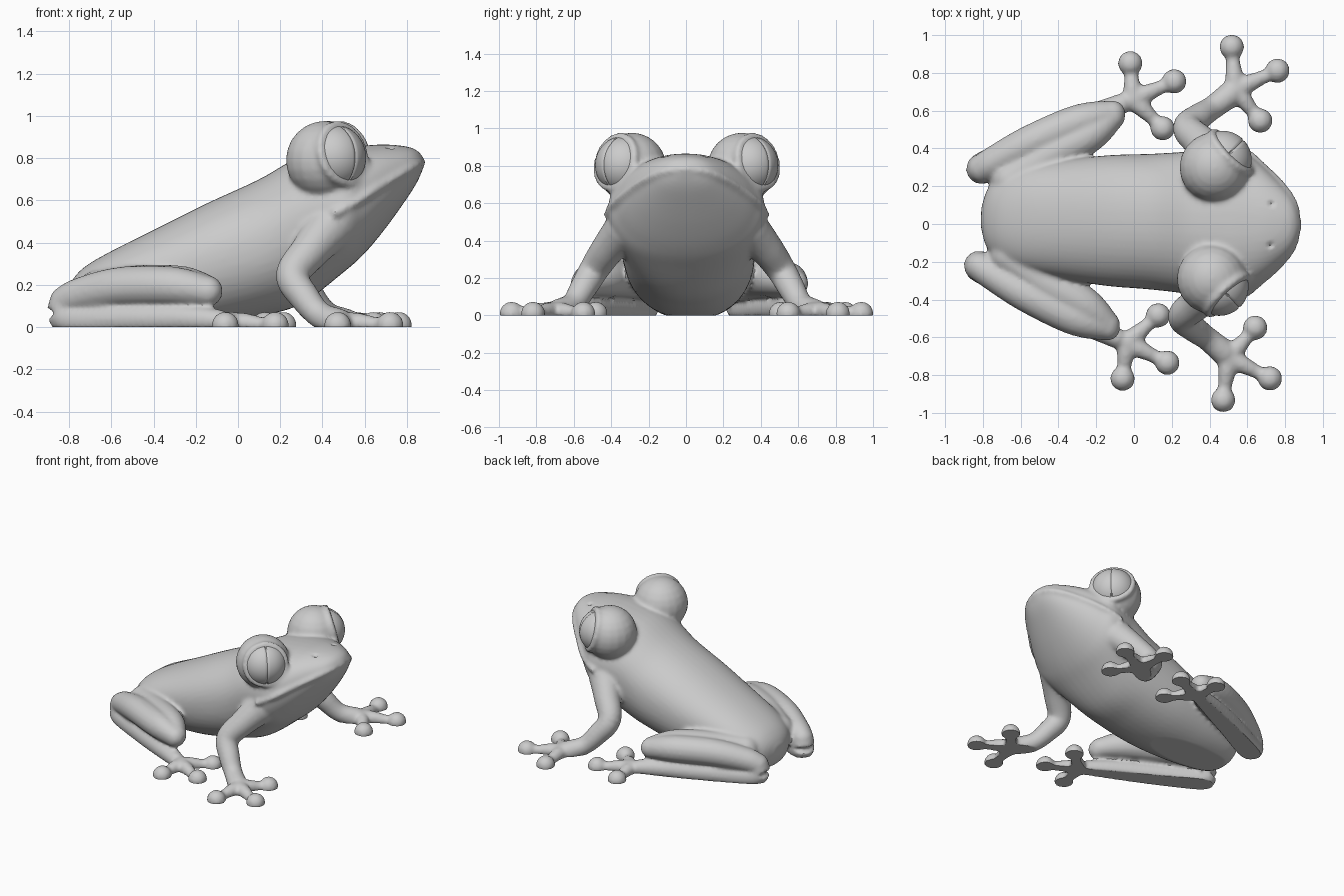
import bpy, bmesh, math
from mathutils import Vector, Matrix

cube = bpy.data.objects.get("Cube")
if cube:
    bpy.data.objects.remove(cube)

grey = bpy.data.materials.new("plain grey")
grey.use_nodes = True
grey.diffuse_color = (0.6, 0.6, 0.6, 1)
grey.node_tree.nodes["Principled BSDF"].inputs["Base Color"].default_value = (0.6, 0.6, 0.6, 1)

# The whole animal sits slightly turned about the vertical
POSE = Matrix.Translation((0, 0.015, 0)) @ Matrix.Rotation(math.radians(-1.4), 4, 'Z')


def spline(points, steps=6):
    """Smooth curve through tuples of any length."""
    out = []
    for i in range(len(points) - 1):
        a, b, c, d = (points[max(0, min(len(points) - 1, i + k))] for k in (-1, 0, 1, 2))
        for s in range(steps):
            t = s / steps
            out.append([0.5 * (2 * q + (r - p) * t + (2 * p - 5 * q + 4 * r - u) * t * t
                               + (3 * q - p - 3 * r + u) * t ** 3)
                        for p, q, r, u in zip(a, b, c, d)])
    return out + [list(points[-1])]


def loft(bm, rings):
    """Skin closed rings and cap both ends."""
    rings = [[bm.verts.new(p) for p in ring] for ring in rings]
    n = len(rings[0])
    for a, b in zip(rings, rings[1:]):
        for i in range(n):
            bm.faces.new((a[i], a[(i + 1) % n], b[(i + 1) % n], b[i]))
    bm.faces.new(rings[0][::-1])
    bm.faces.new(rings[-1])


def ball(bm, centre, radius):
    bmesh.ops.create_uvsphere(bm, u_segments=20, v_segments=12, radius=radius,
                              matrix=Matrix.Translation(centre))


def tube(bm, points, side):
    """Round limb through (x, y, z, radius) points with ball ends."""
    path = [(Vector((p[0], p[1] * side, p[2])), p[3]) for p in spline(points)]
    rings = []
    for i, (pos, r) in enumerate(path):
        along = path[min(i + 1, len(path) - 1)][0] - path[max(i - 1, 0)][0]
        turn = along.to_track_quat('Z', 'Y')
        rings.append([pos + turn @ Vector((r * math.cos(k * math.tau / 16),
                                           r * math.sin(k * math.tau / 16), 0))
                      for k in range(16)])
    loft(bm, rings)
    for pos, r in (path[0], path[-1]):
        ball(bm, pos, r)


def foot(bm, palm, tips, side):
    """Three toes with round pads spreading from the palm."""
    px, py = palm
    for tx, ty in tips:
        def on(t):
            return px + (tx - px) * t, py + (ty - py) * t
        tube(bm, [(*on(0), 0.015, 0.06), (*on(0.35), 0.02, 0.047),
                  (*on(0.7), 0.012, 0.037), (*on(1), 0.012, 0.04)], side)
        ball(bm, (tx, ty * side, 0.008), 0.066)


def finish(bm, name):
    mesh = bpy.data.meshes.new(name)
    bm.to_mesh(mesh)
    bm.free()
    mesh.materials.append(grey)
    obj = bpy.data.objects.new(name, mesh)
    bpy.context.collection.objects.link(obj)
    return obj


def smooth(obj):
    bpy.ops.object.select_all(action='DESELECT')
    obj.select_set(True)
    bpy.context.view_layer.objects.active = obj
    bpy.ops.object.shade_smooth_by_angle(angle=math.radians(40))


bm = bmesh.new()

# Torso and head: x, top, widest height, bottom, half width
stations = [(-0.81, 0.17, 0.13, 0.09, 0.05), (-0.78, 0.23, 0.14, 0.02, 0.15),
            (-0.72, 0.29, 0.16, -0.01, 0.22), (-0.6, 0.36, 0.2, -0.02, 0.27),
            (-0.4, 0.46, 0.24, -0.02, 0.31), (-0.15, 0.585, 0.3, 0, 0.345),
            (0.1, 0.70, 0.38, 0.05, 0.36), (0.3, 0.81, 0.5, 0.11, 0.38),
            (0.5, 0.85, 0.56, 0.26, 0.42), (0.6, 0.86, 0.61, 0.35, 0.37),
            (0.7, 0.865, 0.67, 0.47, 0.29), (0.8, 0.855, 0.73, 0.61, 0.19),
            (0.85, 0.835, 0.76, 0.69, 0.12), (0.88, 0.80, 0.78, 0.76, 0.03)]
rings = []
for x, top, mid, low, wide in spline(stations):
    ring = []
    for k in range(48):
        c, s = math.cos(k * math.tau / 48), math.sin(k * math.tau / 48)
        height = (top - mid) if s > 0 else (mid - low)
        ring.append((x, wide * math.copysign(abs(c) ** 0.92, c),
                     mid + height * math.copysign(abs(s) ** 0.92, s)))
    rings.append(ring)
loft(bm, rings)

# Brow bump and viewing direction of the left eye
BUMP = Vector((0.42, 0.295, 0.79))
LOOK = Vector((0.68, 0.68, 0.24)).normalized()
rim = []
for k in range(13):
    a = k * math.tau / 12
    p = BUMP + LOOK * 0.122 + LOOK.to_track_quat('Z', 'Y') @ Vector(
        (math.cos(a) * 0.142, math.sin(a) * 0.142, 0))
    rim.append((*p, 0.02))

for side in (1, -1):
    # Brow and eyelid rim
    ball(bm, (BUMP.x, BUMP.y * side, BUMP.z), 0.187)
    tube(bm, rim, side)
    # Upper lip
    tube(bm, [(0.47, 0.425, 0.54, 0.02), (0.58, 0.385, 0.60, 0.02), (0.7, 0.285, 0.68, 0.02),
              (0.8, 0.185, 0.74, 0.02), (0.85, 0.1, 0.77, 0.02), (0.868, 0, 0.782, 0.02)], side)
    # Front leg
    tube(bm, [(0.43, 0.33, 0.46, 0.115), (0.35, 0.42, 0.36, 0.092), (0.27, 0.5, 0.245, 0.08),
              (0.33, 0.56, 0.14, 0.072), (0.4, 0.61, 0.06, 0.064), (0.49, 0.68, 0.02, 0.07)], side)
    foot(bm, (0.52, 0.71), [(0.495, 0.935), (0.74, 0.815), (0.655, 0.548)], side)
    # Hind leg: thigh, shank and long ankle folded together
    tube(bm, [(-0.66, 0.2, 0.17, 0.1), (-0.45, 0.34, 0.195, 0.1),
              (-0.25, 0.45, 0.195, 0.095), (-0.13, 0.55, 0.175, 0.07)], side)
    tube(bm, [(-0.13, 0.565, 0.17, 0.072), (-0.3, 0.52, 0.195, 0.093), (-0.55, 0.405, 0.19, 0.095),
              (-0.74, 0.3, 0.15, 0.085), (-0.81, 0.26, 0.12, 0.077)], side)
    tube(bm, [(-0.81, 0.26, 0.12, 0.077), (-0.79, 0.27, 0.04, 0.085), (-0.5, 0.42, 0.04, 0.08),
              (-0.25, 0.54, 0.04, 0.07), (-0.08, 0.62, 0.03, 0.055)], side)
    foot(bm, (-0.02, 0.645), [(-0.04, 0.835), (0.195, 0.745), (0.14, 0.495)], side)

# Fuse the parts into one soft skin
bmesh.ops.recalc_face_normals(bm, faces=bm.faces)
draft = finish(bm, "draft")
remesh = draft.modifiers.new("fuse", 'REMESH')
remesh.mode = 'VOXEL'
remesh.voxel_size = 0.013
soften = draft.modifiers.new("soften", 'SMOOTH')
soften.factor = 0.5
soften.iterations = 6
fused = draft.evaluated_get(bpy.context.evaluated_depsgraph_get()).to_mesh()
bm = bmesh.new()
bm.from_mesh(fused)
bpy.data.objects.remove(draft)

for v in bm.verts:
    # Nostril dents
    gap = math.hypot(v.co.x - 0.725, abs(v.co.y) - 0.11)
    if v.co.z > 0.75 and gap < 0.02:
        v.co.z -= 0.02 * (1 - gap / 0.02)
    # Flat soles on the ground
    v.co.z = max(v.co.z, 0)
bm.transform(POSE)
smooth(finish(bm, "body_skin"))

# Eyeballs with an upright pupil groove
for side, name in ((1, "left_eyeball"), (-1, "right_eyeball")):
    bm = bmesh.new()
    bmesh.ops.create_uvsphere(bm, u_segments=96, v_segments=40, radius=0.155)
    for v in bm.verts:
        if v.co.x > 0 and abs(v.co.y) < 0.003:
            v.co *= 0.965
    centre = BUMP + LOOK * 0.058
    centre.y *= side
    turn = Matrix.Rotation(math.atan2(LOOK.y, LOOK.x) * side, 4, 'Z')
    tilt = Matrix.Rotation(-math.asin(LOOK.z), 4, 'Y')
    bm.transform(POSE @ Matrix.Translation(centre) @ turn @ tilt)
    smooth(finish(bm, name))
